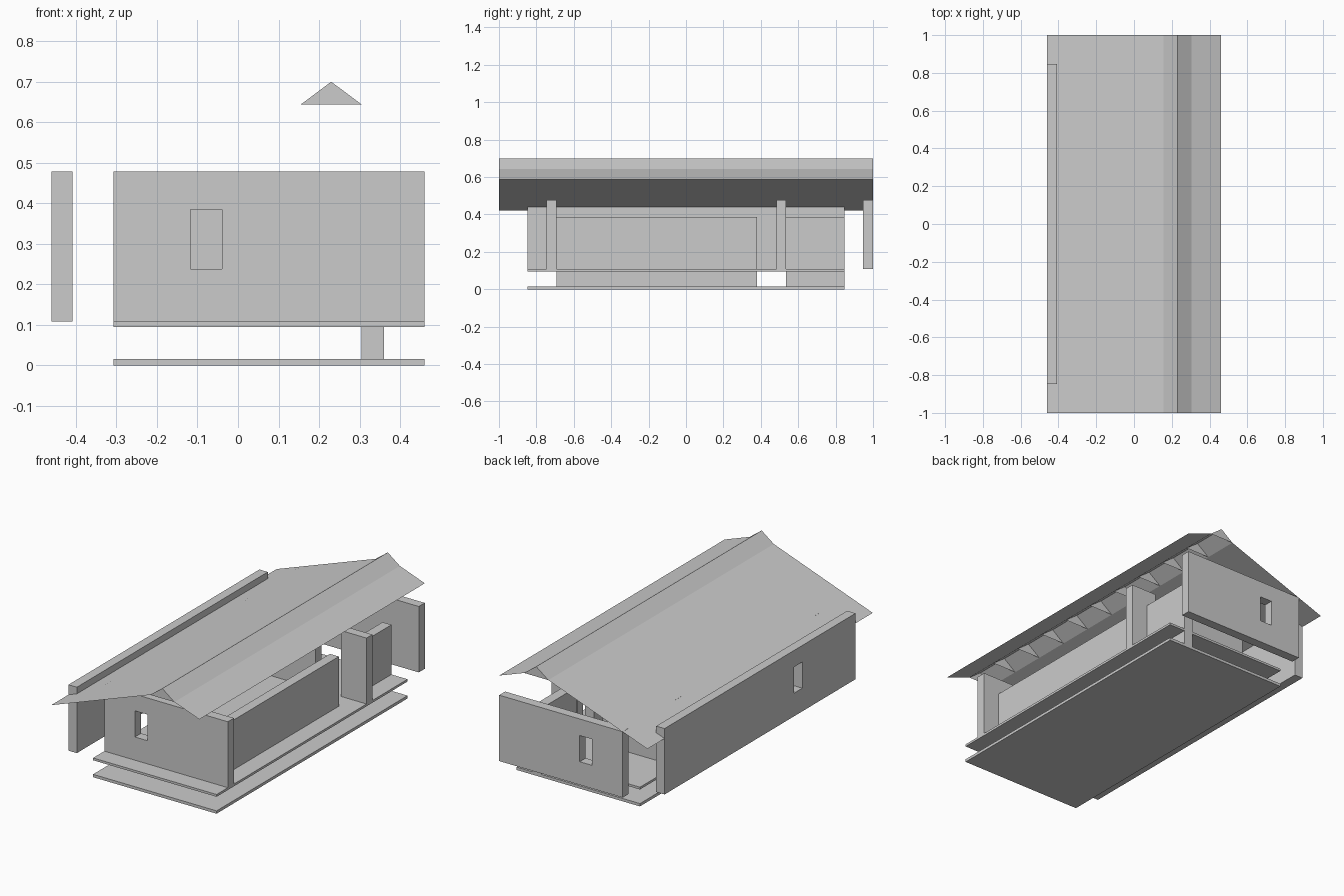
import bpy

if "Cube" in bpy.data.objects:
    bpy.data.objects.remove(bpy.data.objects["Cube"])


def mesh_object(name, verts, faces):
    mesh = bpy.data.meshes.new(name)
    mesh.from_pydata(verts, [], faces)
    mesh.update()
    obj = bpy.data.objects.new(name, mesh)
    bpy.context.collection.objects.link(obj)
    return obj


def box(name, x, y, z):
    """Axis-aligned box from (min, max) ranges."""
    verts = [(a, b, c) for a in x for b in y for c in z]
    faces = [(0, 1, 3, 2), (4, 6, 7, 5), (0, 4, 5, 1),
             (2, 3, 7, 6), (0, 2, 6, 4), (1, 5, 7, 3)]
    return mesh_object(name, verts, faces)


def cut_window(wall, x, y):
    cutter = box(wall.name + "_window_cutter", x, y, (0.238, 0.385))
    cutter.hide_render = True
    cutter.hide_viewport = True
    mod = wall.modifiers.new("window", 'BOOLEAN')
    mod.operation = 'DIFFERENCE'
    mod.solver = 'EXACT'
    mod.object = cutter


HOUSE_X = (-0.307, 0.46)
HOUSE_Y = (-0.847, 0.847)
WALL_Z = (0.108, 0.478)

# base and raised floor slabs
box("base_slab", HOUSE_X, HOUSE_Y, (0.0, 0.016))
box("raised_floor", HOUSE_X, HOUSE_Y, (0.095, 0.108))

# end walls with a window each
for name, y0, y1 in (("front_wall", -0.747, -0.693), ("back_wall", 0.947, 1.0)):
    wall = box(name, HOUSE_X, (y0, y1), WALL_Z)
    cut_window(wall, (-0.117, -0.04), (y0 - 0.05, y1 + 0.05))

# long left wall with window
wall = box("left_wall", (-0.46, -0.408), HOUSE_Y, WALL_Z)
cut_window(wall, (-0.51, -0.36), (-0.375, -0.30))

# partition, split by a doorway
box("partition_inner", (HOUSE_X[0], 0.143), (0.483, 0.535), WALL_Z)
box("partition_outer", (0.30, HOUSE_X[1]), (0.483, 0.535), WALL_Z)

# low veranda walls, running down to the base slab
box("veranda_wall_front", (0.305, 0.36), (-0.693, 0.38), (0.016, 0.387))
box("veranda_wall_back", (0.305, 0.36), (0.535, 0.847), (0.016, 0.387))

# thin roof sheet with a steeper peak
profile = [(-0.46, 0.422), (0.155, 0.644), (0.23, 0.70), (0.305, 0.644), (0.46, 0.588)]
n = len(profile)
verts = [(x, y, z) for y in (-1.0, 1.0) for x, z in profile]
mesh_object("roof", verts, [(i, i + 1, n + i + 1, n + i) for i in range(n - 1)])

# triangular braces under the ridge
for i in range(11):
    y = -1.0 + 0.2 * i
    mesh_object(f"ridge_brace_{i + 1}", [(x, y, z) for x, z in profile[1:4]], [(0, 2, 1)])
